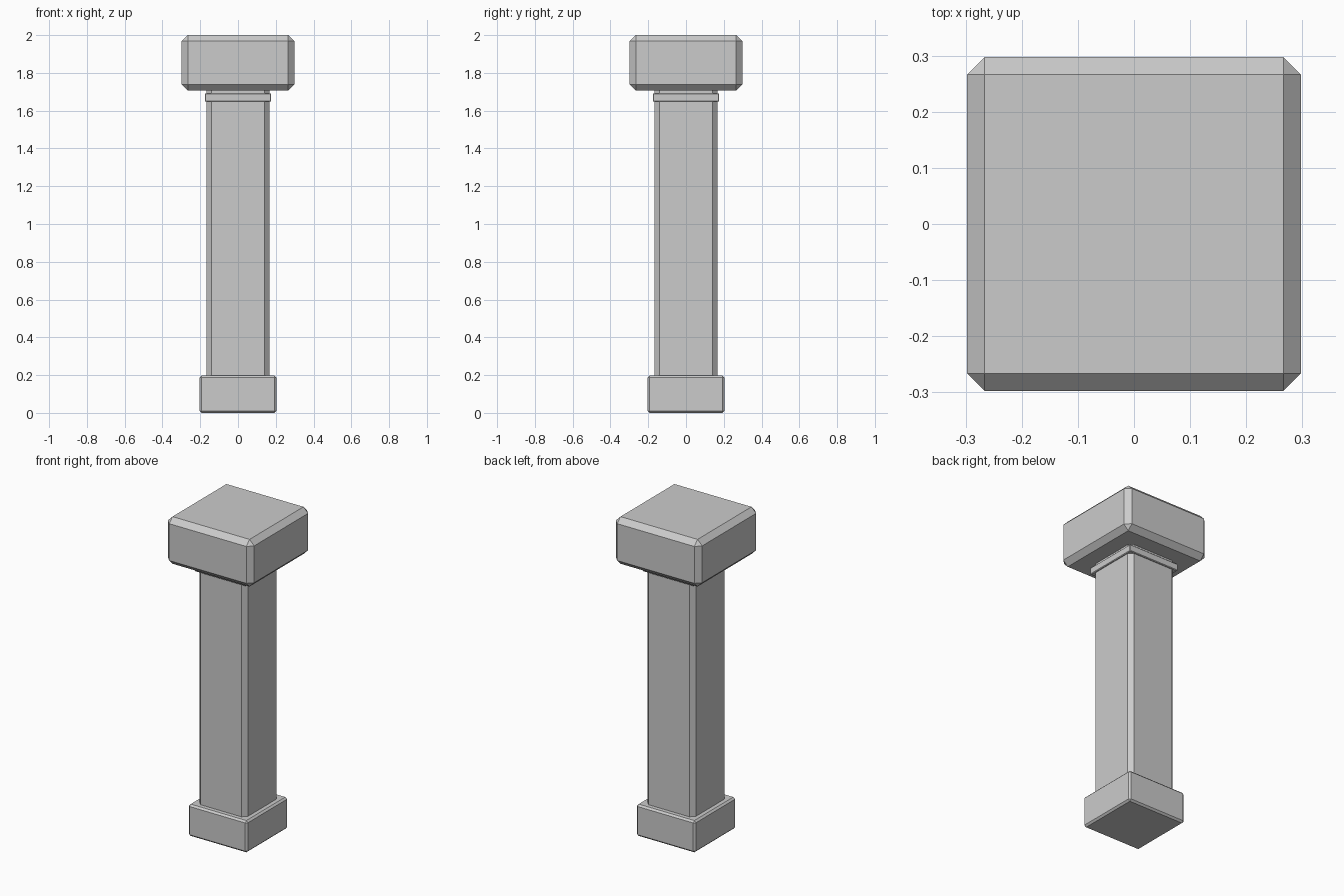
import bpy
import bmesh

if "Cube" in bpy.data.objects:
    bpy.data.objects.remove(bpy.data.objects["Cube"])


def chamfered_block(name, half, z0, z1, chamfer):
    """Square block from z0 to z1 with flat single-segment chamfers."""
    bm = bmesh.new()
    bmesh.ops.create_cube(bm, size=1.0)
    bmesh.ops.scale(bm, vec=(2 * half, 2 * half, z1 - z0), verts=bm.verts)
    bmesh.ops.translate(bm, vec=(0, 0, (z0 + z1) / 2), verts=bm.verts)
    bmesh.ops.bevel(bm, geom=list(bm.edges), offset=chamfer,
                    offset_type='OFFSET', segments=1, affect='EDGES')
    bmesh.ops.recalc_face_normals(bm, faces=bm.faces)
    mesh = bpy.data.meshes.new(name)
    bm.to_mesh(mesh)
    bm.free()
    obj = bpy.data.objects.new(name, mesh)
    bpy.context.collection.objects.link(obj)
    return obj


# Plinth at the foot
chamfered_block("base", 0.203, 0.0, 0.198, 0.011)

# Tall shaft, its ends buried in the base and the cap
chamfered_block("shaft", 0.167, 0.16, 1.745, 0.026)

# Thin band just under the cap
chamfered_block("collar", 0.176, 1.648, 1.692, 0.004)

# Heavy top block
chamfered_block("cap", 0.298, 1.706, 2.0, 0.032)
